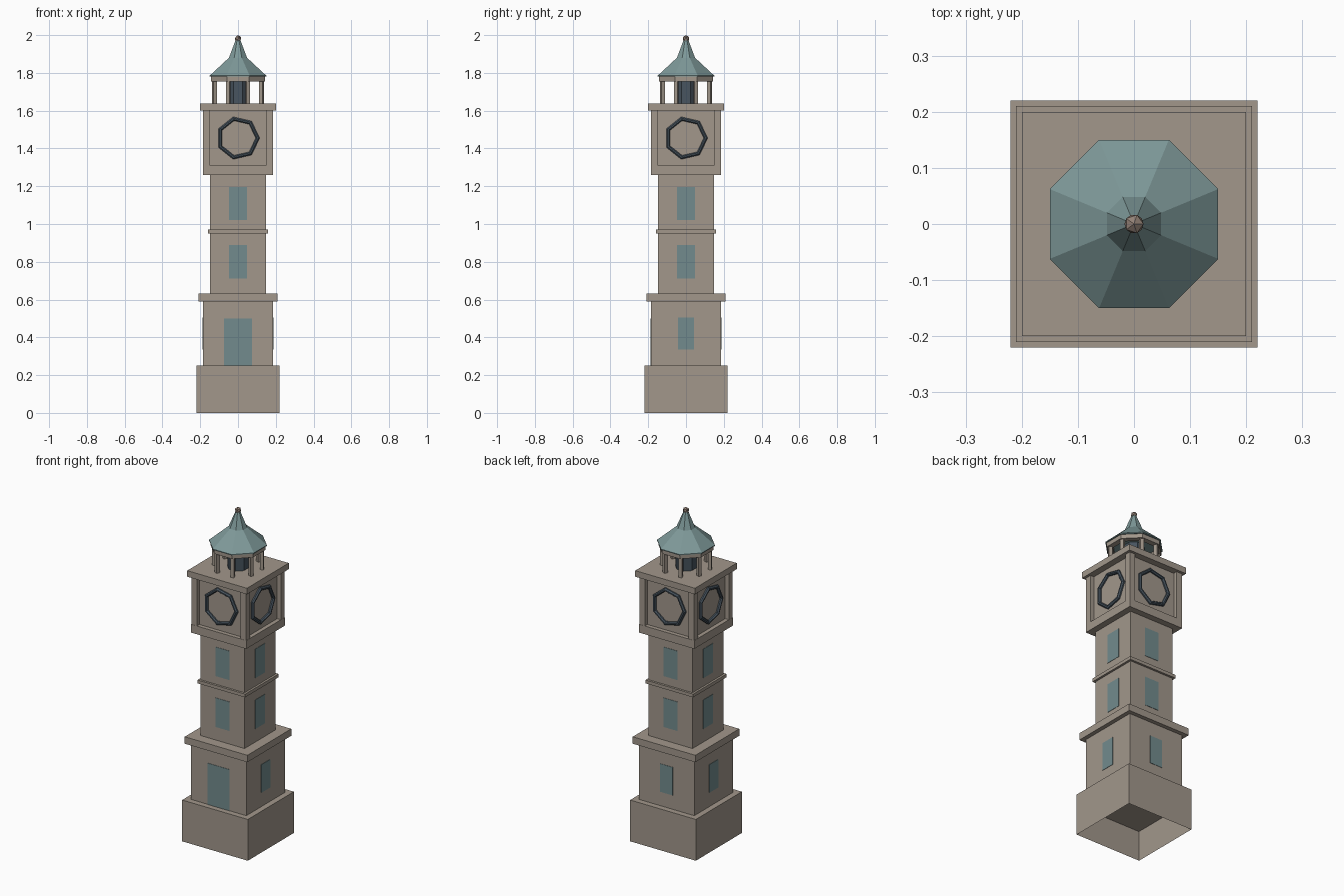
import bpy, bmesh
from math import pi, cos, sin
from mathutils import Matrix, Vector

cube = bpy.data.objects.get("Cube")
if cube:
    bpy.data.objects.remove(cube, do_unlink=True)


def material(name, rgb):
    m = bpy.data.materials.new(name)
    m.use_nodes = True
    m.diffuse_color = (*rgb, 1)
    m.node_tree.nodes["Principled BSDF"].inputs["Base Color"].default_value = (*rgb, 1)
    return m


STONE = material("warm stone", (0.36, 0.31, 0.26))
COPPER = material("weathered copper", (0.21, 0.32, 0.32))
GLASS = material("blue glass", (0.17, 0.26, 0.27))
SLATE = material("dark slate", (0.065, 0.09, 0.115))
BRONZE = material("dull bronze", (0.29, 0.22, 0.18))


def finish(name, bm, mat):
    bmesh.ops.recalc_face_normals(bm, faces=bm.faces[:])
    mesh = bpy.data.meshes.new(name)
    bm.to_mesh(mesh)
    bm.free()
    mesh.materials.append(mat)
    ob = bpy.data.objects.new(name, mesh)
    bpy.context.collection.objects.link(ob)
    return ob


def add_box(bm, low, high):
    low, high = Vector(low), Vector(high)
    place = Matrix.Translation((low + high) / 2) @ Matrix.Diagonal((*(high - low), 1))
    return bmesh.ops.create_cube(bm, size=1, matrix=place)["verts"]


def block(name, half, z0, z1):
    bm = bmesh.new()
    add_box(bm, (-half, -half, z0), (half, half, z1))
    return finish(name, bm, STONE)


def lathe(name, profile, mat, closed=False, sides=8):
    """Faceted solid from (apothem, z) rings, with flat sides facing the axes."""
    bm = bmesh.new()
    rings = []
    for a, z in profile:
        r = a / cos(pi / sides)
        rings.append([bm.verts.new((r * cos((2 * i + 1) * pi / sides),
                                    r * sin((2 * i + 1) * pi / sides), z))
                      for i in range(sides)])
    pairs = list(zip(rings, rings[1:] + rings[:1])) if closed else list(zip(rings, rings[1:]))
    for low, high in pairs:
        for i in range(sides):
            j = (i + 1) % sides
            bm.faces.new((low[i], low[j], high[j], high[i]))
    if not closed:
        bm.faces.new(rings[0])
        bm.faces.new(rings[-1])
    return finish(name, bm, mat)


# Base with a hollow underside
bm = bmesh.new()
add_box(bm, (-0.22, -0.22, 0), (0.22, 0.22, 0.25))
bm.normal_update()
under = min(bm.faces, key=lambda f: f.calc_center_median().z)
bmesh.ops.inset_region(bm, faces=[under], thickness=0.003)
bmesh.ops.translate(bm, verts=under.verts[:], vec=(0, 0, 0.18))
finish("base", bm, STONE)

# Stacked tower stages and mouldings
for name, half, z0, z1 in (
        ("lower_stage", 0.185, 0.25, 0.59),
        ("lower_cornice", 0.21, 0.59, 0.632),
        ("shaft", 0.147, 0.632, 1.26),
        ("shaft_band", 0.16, 0.95, 0.97),
        ("clock_stage_sill", 0.185, 1.26, 1.31),
        ("clock_stage_core", 0.16, 1.31, 1.6),
        ("top_cornice", 0.2, 1.6, 1.637)):
    block(name, half, z0, z1)

# Corner piers of the clock stage
bm = bmesh.new()
for sx in (-1, 1):
    for sy in (-1, 1):
        xs = sorted((sx * 0.147, sx * 0.184))
        ys = sorted((sy * 0.147, sy * 0.184))
        add_box(bm, (xs[0], ys[0], 1.31), (xs[1], ys[1], 1.6))
finish("corner_piers", bm, STONE)


# Door, windows and clock rims on the four sides
def pane(name, turn, wall, half, z0, z1):
    bm = bmesh.new()
    add_box(bm, (-half, -wall - 0.002, z0), (half, -wall + 0.002, z1))
    bm.transform(turn)
    finish(name, bm, GLASS)


def clock_rim(name, turn, sides=7):
    """Seven-sided rim with a bevelled section, one corner pointing sideways."""
    bm = bmesh.new()
    section = ((0.115, 0.158), (0.115, 0.168), (0.108, 0.175),
               (0.100, 0.175), (0.094, 0.168), (0.094, 0.158))
    rings = [[bm.verts.new((r * cos(2 * pi * i / sides), -d,
                            1.455 + r * sin(2 * pi * i / sides)))
              for r, d in section] for i in range(sides)]
    n = len(section)
    for a, b in zip(rings, rings[1:] + rings[:1]):
        for k in range(n):
            m = (k + 1) % n
            bm.faces.new((a[k], a[m], b[m], b[k]))
    bm.transform(turn)
    finish(name, bm, SLATE)


for k, side in enumerate(("front", "left", "back", "right")):
    turn = Matrix.Rotation(k * pi / 2, 4, "Z")
    if side == "front":
        pane("front_door", turn, 0.185, 0.074, 0.25, 0.5)
    else:
        pane(side + "_lower_window", turn, 0.185, 0.042, 0.335, 0.505)
    pane(side + "_middle_window", turn, 0.147, 0.047, 0.712, 0.888)
    pane(side + "_upper_window", turn, 0.147, 0.047, 1.02, 1.196)
    clock_rim(side + "_clock_rim", turn)

# Lantern: dark core, eight posts and a ring beam
lathe("lantern_core", [(0.055, 1.637), (0.055, 1.79)], SLATE)
bm = bmesh.new()
for i in range(8):
    verts = add_box(bm, (0.125, -0.01, 1.637), (0.145, 0.01, 1.76))
    bmesh.ops.rotate(bm, verts=verts, matrix=Matrix.Rotation((2 * i + 1) * pi / 8, 3, "Z"))
finish("lantern_posts", bm, STONE)
lathe("lantern_ring_beam", [(0.143, 1.755), (0.143, 1.785), (0.11, 1.785), (0.11, 1.755)],
      STONE, closed=True)

# Flared roof and ball finial
lathe("roof", [(0.15, 1.78), (0.15, 1.785), (0.048, 1.88), (0.012, 1.975)], COPPER)
bm = bmesh.new()
bmesh.ops.create_icosphere(bm, subdivisions=1, radius=0.019,
                           matrix=Matrix.Translation((0, 0, 1.981)))
finish("finial_ball", bm, BRONZE)
